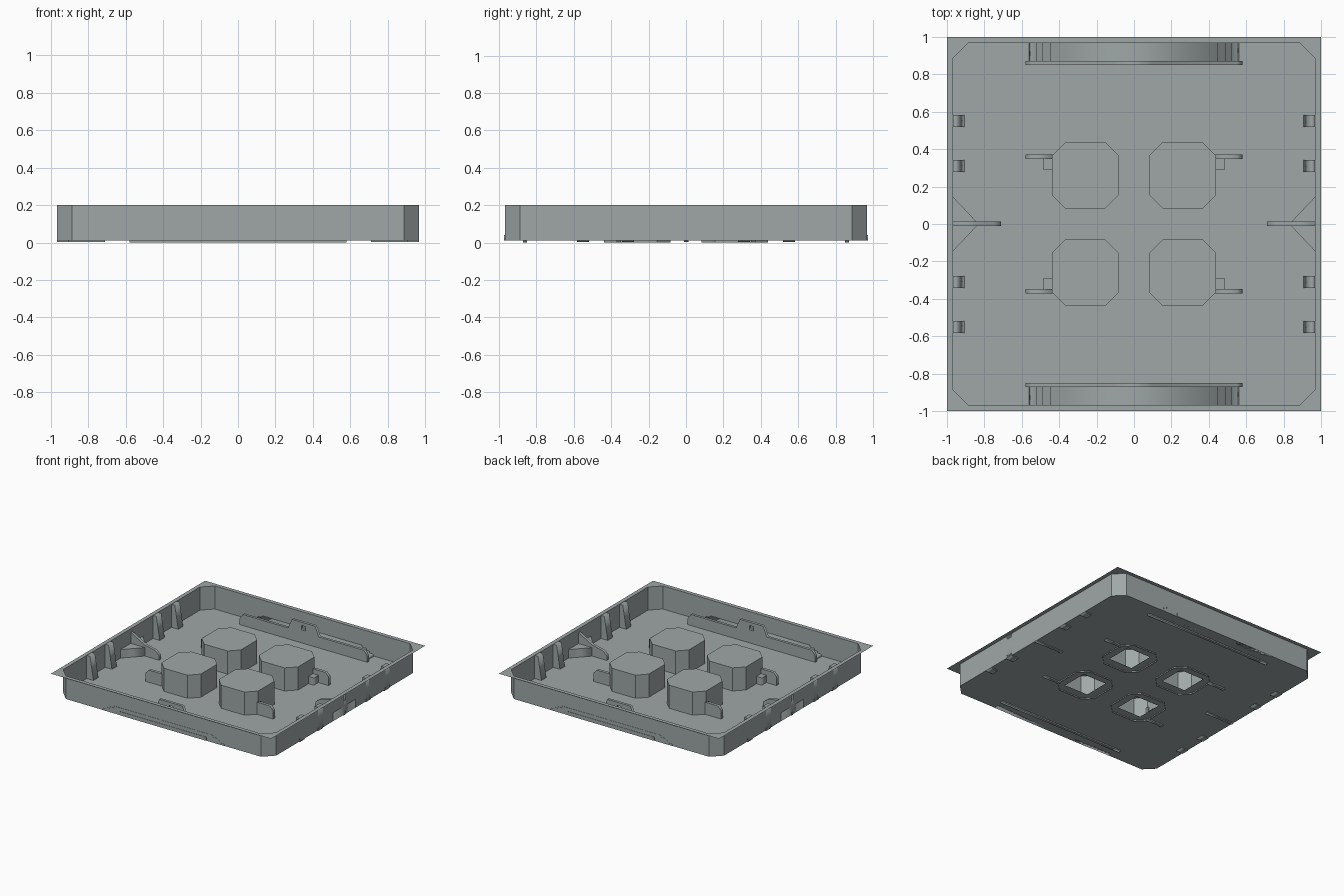
import bpy, math
from mathutils import Matrix

if "Cube" in bpy.data.objects:
    bpy.data.objects.remove(bpy.data.objects["Cube"])

grey = bpy.data.materials.new("light_grey")
grey.diffuse_color = (0.35, 0.39, 0.39, 1)
grey.use_nodes = True
grey.node_tree.nodes["Principled BSDF"].inputs["Base Color"].default_value = grey.diffuse_color

W, FLOOR, TOP = 0.967, 0.01, 0.2
ALONG_X = Matrix(((1, 0, 0, 0), (0, 0, -1, 0), (0, 1, 0, 0), (0, 0, 0, 1)))  # outline drawn in x,z
FLAT = Matrix.Identity(4)


def finish(name, mesh):
    mesh.materials.clear()
    mesh.materials.append(grey)
    ob = bpy.data.objects.new(name, mesh)
    bpy.context.collection.objects.link(ob)
    return ob


def plate(name, outlines, thick=0.0, turn=FLAT, loc=(0, 0, 0)):
    """Flat filled outline (later outlines are holes), centred on its thickness."""
    cu = bpy.data.curves.new(name, 'CURVE')
    cu.dimensions = '2D'
    cu.fill_mode = 'BOTH'
    cu.extrude = thick / 2
    for pts in outlines:
        sp = cu.splines.new('POLY')
        sp.points.add(len(pts) - 1)
        for p, (x, y) in zip(sp.points, pts):
            p.co = (x, y, 0, 1)
        sp.use_cyclic_u = True
    tmp = bpy.data.objects.new("tmp", cu)
    bpy.context.collection.objects.link(tmp)
    bpy.context.view_layer.update()
    dg = bpy.context.evaluated_depsgraph_get()
    mesh = bpy.data.meshes.new_from_object(tmp.evaluated_get(dg))
    bpy.data.objects.remove(tmp)
    mesh.transform(Matrix.Translation(loc) @ turn)
    return finish(name, mesh)


def octagon(h, c, cx=0, cy=0):
    k = h - c
    return [(cx + x, cy + y) for x, y in ((k, -h), (h, -k), (h, k), (k, h),
                                          (-k, h), (-h, k), (-h, -k), (-k, -h))]


def square(h, cx=0, cy=0):
    return [(cx - h, cy - h), (cx - h, cy + h), (cx + h, cy + h), (cx + h, cy - h)]


def tube(name, pts, z0, z1, cap=False):
    n = len(pts)
    verts = [(x, y, z) for z in (z0, z1) for x, y in pts]
    faces = [(i, (i + 1) % n, n + (i + 1) % n, n + i) for i in range(n)]
    if cap:
        faces.append(tuple(range(n, 2 * n)))
    mesh = bpy.data.meshes.new(name)
    mesh.from_pydata(verts, [], faces)
    return finish(name, mesh)


def mirrored(pts, s):
    return [(x * s, y) for x, y in pts]


# Tray shell: floor with four openings, walls and thin square rim
plate("floor", [octagon(W, 0.08)] +
      [square(0.108, sx * 0.26, sy * 0.26) for sx in (-1, 1) for sy in (-1, 1)],
      loc=(0, 0, FLOOR))
tube("walls", octagon(W, 0.08), FLOOR, TOP)
plate("rim", [square(1.0), octagon(W, 0.08)], loc=(0, 0, TOP))

# Hollow eight-sided pegs, each with a side fin and a small block
for sx in (-1, 1):
    for sy in (-1, 1):
        tube("peg", octagon(0.178, 0.072, sx * 0.26, sy * 0.26), 0, TOP, cap=True)
        fin = [(0.43, 0), (0.58, 0), (0.58, 0.08), (0.55, 0.11), (0.43, 0.11)]
        plate("peg_fin", [mirrored(fin, sx)], 0.024, ALONG_X, (0, sy * 0.36, 0))
        block = [(0.43, 0.29), (0.487, 0.29), (0.487, 0.35), (0.43, 0.35)]
        plate("peg_block", [[(x * sx, y * sy) for x, y in block]], 0.06, FLAT,
              (0, 0, FLOOR + 0.03))

# Long ribs with a raised, pierced tab; stepped ledge and low panel at the wall
half = [(0.58, 0), (0.58, 0.06), (0.55, 0.1), (0.14, 0.1), (0.105, 0.18)]
rib = half + mirrored(half, -1)[::-1]
steps = [(0.56, FLOOR), (0.55, 0.025), (0.52, 0.025), (0.52, 0.04), (0.49, 0.04),
         (0.49, 0.055), (0.45, 0.055), (0.45, 0.07)]
ledge = steps + mirrored(steps, -1)[::-1]
panel = [(-0.39, FLOOR), (0.39, FLOOR), (0.39, 0.04), (-0.39, 0.04)]
for s in (-1, 1):
    plate("long_rib", [rib, square(0.018, 0, 0.135)], 0.022, ALONG_X, (0, s * 0.86, 0))
    plate("stepped_ledge", [ledge], 0.1, ALONG_X, (0, s * 0.919, 0))
    plate("low_panel", [panel], 0.006, ALONG_X, (0, s * 0.969, 0))

# Side walls: centre fin with triangular gusset, and four sloping wedges
for s in (-1, 1):
    fin = [(W, 0.004), (0.71, 0.004), (0.71, 0.05), (0.75, 0.08), (0.84, 0.1), (W, 0.17)]
    plate("centre_fin", [mirrored(fin, s)], 0.024, ALONG_X, (0, 0.002, 0))
    plate("gusset", [mirrored([(W, -0.145), (0.83, 0), (W, 0.145)], s)], 0.07, FLAT,
          (0, 0, FLOOR + 0.035))
    wedge = [(W, 0.004), (0.905, 0.004), (0.937, TOP), (W, TOP)]
    for y in (-0.55, -0.31, 0.31, 0.55):
        plate("wall_wedge", [mirrored(wedge, s)], 0.064, ALONG_X, (0, y, 0))
